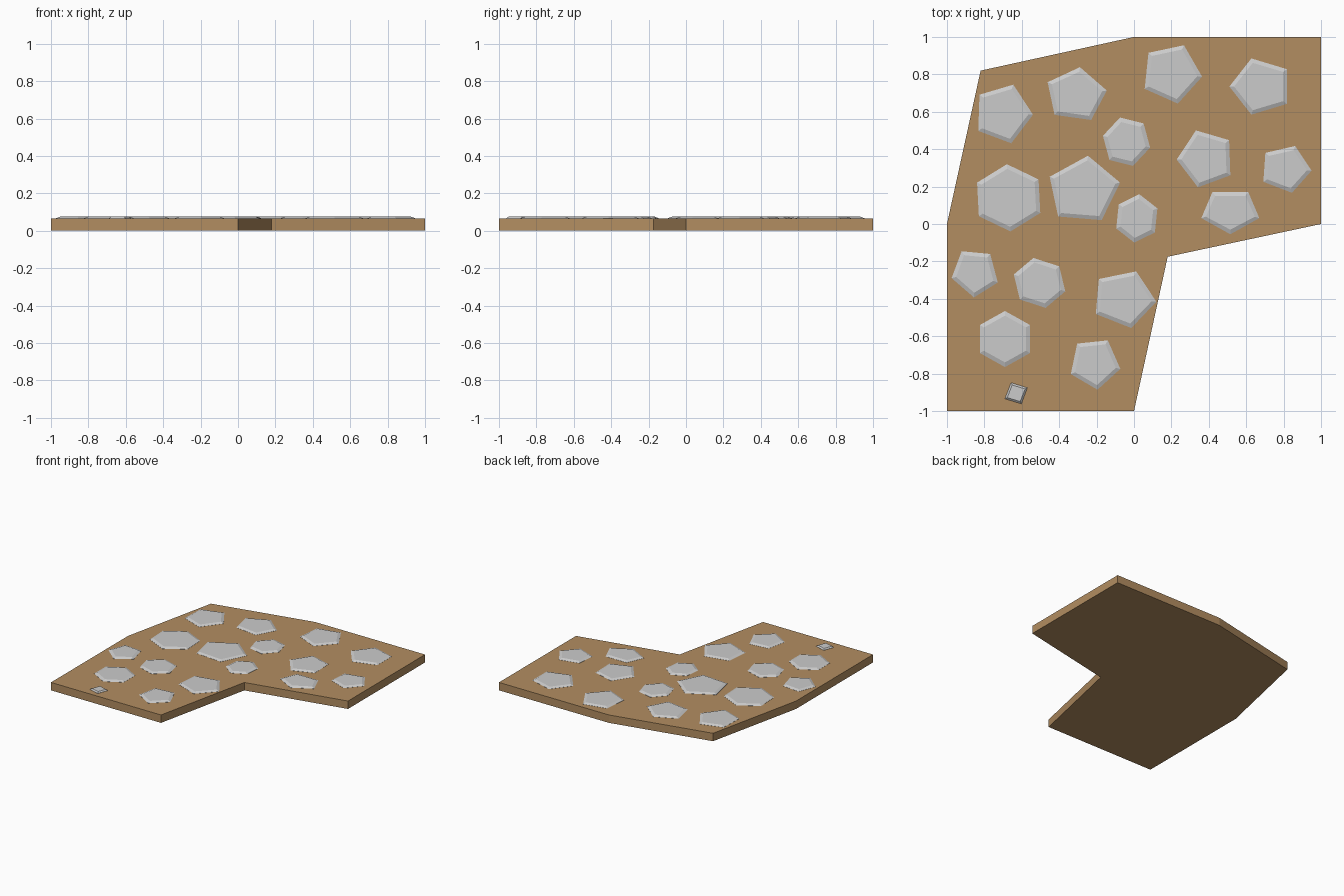
import bpy, bmesh, math
from mathutils import Vector

if "Cube" in bpy.data.objects:
    bpy.data.objects.remove(bpy.data.objects["Cube"])

GROUND, TOP = 0.065, 0.075


def make_object(name, rings):
    """Loft a stack of equal-length rings and cap both ends."""
    bm = bmesh.new()
    loops = [[bm.verts.new(p) for p in ring] for ring in rings]
    n = len(loops[0])
    for lo, hi in zip(loops, loops[1:]):
        for i in range(n):
            j = (i + 1) % n
            bm.faces.new((lo[i], lo[j], hi[j], hi[i]))
    bm.faces.new(loops[0][::-1])
    bm.faces.new(loops[-1])
    bmesh.ops.recalc_face_normals(bm, faces=bm.faces)
    mesh = bpy.data.meshes.new(name)
    bm.to_mesh(mesh)
    bm.free()
    obj = bpy.data.objects.new(name, mesh)
    bpy.context.collection.objects.link(obj)
    return obj


def stone_ring(x, y, sides, angle, length, width, z, inset=0.0):
    """Stretched polygon with its first corner pointing along angle."""
    t = math.radians(angle)
    u = Vector((math.cos(t), math.sin(t), 0)) * (length - inset)
    v = Vector((-math.sin(t), math.cos(t), 0)) * (width - inset)
    steps = [2 * math.pi * i / sides for i in range(sides)]
    return [Vector((x, y, z)) + u * math.cos(a) + v * math.sin(a) for a in steps]


# Dirt path slab: wide curved corner piece
outline = [(-1, -1), (0, -1), (0.18, -0.175), (1, 0),
           (1, 1), (0, 1), (-0.82, 0.82), (-1, 0)]
path = make_object("path_base", [[(x, y, z) for x, y in outline] for z in (0, GROUND)])
dirt = bpy.data.materials.new("dirt")
dirt.diffuse_color = (0.45, 0.27, 0.12, 1)
dirt.use_nodes = True
dirt.node_tree.nodes["Principled BSDF"].inputs["Base Color"].default_value = dirt.diffuse_color
path.data.materials.append(dirt)

# Paving stones: x, y, sides, angle of first corner, length, width
stones = [
    (-0.70, 0.59, 5, -2, 0.16, 0.165),
    (-0.31, 0.69, 5, 82, 0.15, 0.168),
    (0.20, 0.805, 5, -78, 0.165, 0.165),
    (0.68, 0.735, 5, 180, 0.17, 0.158),
    (-0.04, 0.44, 6, -14, 0.13, 0.135),
    (0.385, 0.35, 5, 182, 0.157, 0.16),
    (0.81, 0.295, 5, -4, 0.14, 0.132),
    (-0.67, 0.14, 6, 93, 0.18, 0.19),
    (-0.27, 0.18, 5, 12, 0.20, 0.185),
    (0.015, 0.03, 6, 84, 0.13, 0.12),
    (0.515, 0.07, 5, -90, 0.125, 0.163),
    (-0.85, -0.26, 5, 122, 0.135, 0.128),
    (-0.505, -0.315, 6, -18, 0.145, 0.135),
    (-0.055, -0.40, 5, -5, 0.175, 0.16),
    (-0.69, -0.615, 6, 90, 0.15, 0.155),
    (-0.21, -0.745, 5, -84, 0.142, 0.14),
    (-0.63, -0.905, 4, 26, 0.067, 0.063),
]
for i, s in enumerate(stones, 1):
    inset = 0.025 if s[4] > 0.1 else 0.014
    make_object(f"paving_stone_{i:02d}", [
        stone_ring(*s, GROUND - 0.01),
        stone_ring(*s, GROUND + 0.001),
        stone_ring(*s, TOP, inset),
    ])
